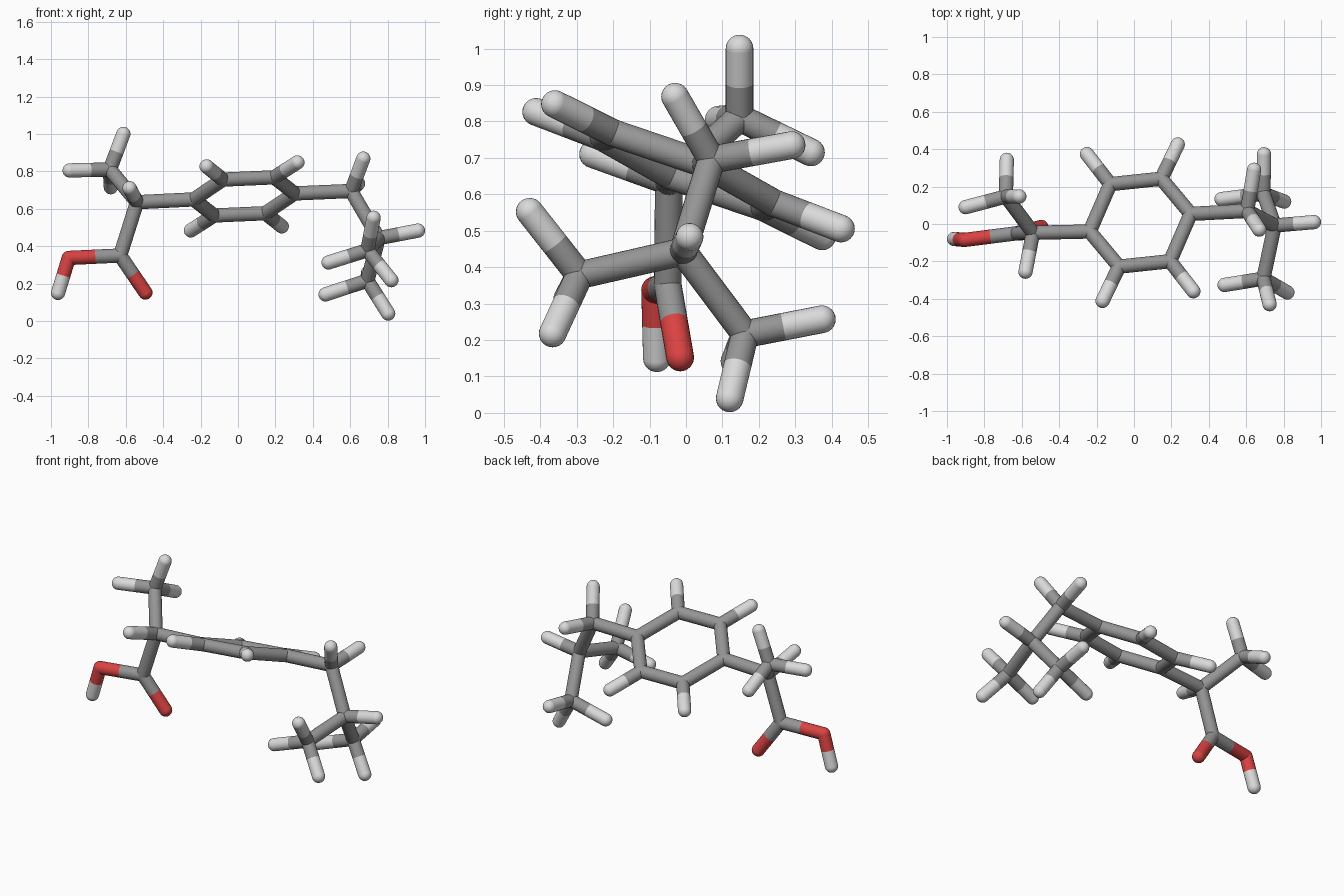
import bpy
import bmesh
from mathutils import Matrix, Vector

RADIUS = 0.038
SIDES = 24

cube = bpy.data.objects.get("Cube")
if cube:
    bpy.data.objects.remove(cube, do_unlink=True)


def make_material(name, colour):
    mat = bpy.data.materials.new(name)
    mat.use_nodes = True
    mat.diffuse_color = (*colour, 1)
    bsdf = next(n for n in mat.node_tree.nodes if n.type == 'BSDF_PRINCIPLED')
    bsdf.inputs["Base Color"].default_value = (*colour, 1)
    return mat


materials = {
    "carbon": make_material("mid grey", (.3, .3, .3)),
    "hydrogen": make_material("light grey", (.7, .7, .7)),
    "oxygen": make_material("red", (.7, .055, .055)),
}

atoms = {}   # name -> (element, position, neighbour names)


def add_atom(name, element, position, *neighbours):
    atoms[name] = (element, Vector(position), [])
    for other in neighbours:
        atoms[name][2].append(other)
        atoms[other][2].append(name)


def add_hydrogens(parent, *positions):
    for i, position in enumerate(positions):
        add_atom(f"{parent}_hydrogen_{i + 1}", "hydrogen", position, parent)


# Six-sided ring: three corner directions and their opposites
centre = Vector((.033, .007, .666))
half_ring = [Vector((.27, .047, .016)),
             Vector((.113, .235, -.09)),
             Vector((-.16, .206, -.102))]
corners = half_ring + [-v for v in half_ring]
for i, corner in enumerate(corners):
    name = f"ring_carbon_{i + 1}"
    add_atom(name, "carbon", centre + corner, *([f"ring_carbon_{i}"] if i else []))
    if i % 3:
        add_hydrogens(name, centre + corner * 1.78)
right_ring, left_ring, last_ring = "ring_carbon_4", "ring_carbon_1", "ring_carbon_6"
atoms[left_ring][2].append(last_ring)
atoms[last_ring][2].append(left_ring)

# Right arm: branching carbon with a methyl and an acid group
add_atom("right_branch", "carbon", (-.54, -.047, .635), right_ring)
add_hydrogens("right_branch", (-.58, -.255, .71))
add_atom("right_methyl", "carbon", (-.685, .147, .81), "right_branch")
add_hydrogens("right_methyl", (-.613, .147, 1), (-.9, .09, .805), (-.68, .343, .715))
add_atom("acid_carbon", "carbon", (-.63, -.05, .35), "right_branch")
add_atom("acid_double_oxygen", "oxygen", (-.495, -.016, .152), "acid_carbon")
add_atom("acid_single_oxygen", "oxygen", (-.905, -.085, .337), "acid_carbon")
add_hydrogens("acid_single_oxygen", (-.962, -.08, .15))

# Left arm: link carbon, then a fork with two methyls
add_atom("left_link", "carbon", (.605, .07, .695), left_ring)
add_hydrogens("left_link", (.67, -.03, .868), (.642, .29, .735))
add_atom("left_fork", "carbon", (.752, -.008, .443), "left_link")
add_hydrogens("left_fork", (.962, .01, .483))
add_atom("front_methyl", "carbon", (.692, -.292, .378), "left_fork")
add_hydrogens("front_methyl", (.484, -.326, .313), (.725, -.429, .552), (.82, -.366, .218))
add_atom("back_methyl", "carbon", (.692, .162, .216), "left_fork")
add_hydrogens("back_methyl", (.695, .373, .257), (.803, .12, .04), (.468, .133, .142))


# Each atom is a rounded joint with sticks reaching halfway to its neighbours
for name, (element, position, neighbours) in atoms.items():
    bm = bmesh.new()
    bmesh.ops.create_uvsphere(bm, u_segments=SIDES, v_segments=SIDES // 2, radius=RADIUS)
    for other in neighbours:
        half = (atoms[other][1] - position) / 2
        turn = half.to_track_quat('Z', 'Y').to_matrix().to_4x4()
        bmesh.ops.create_cone(bm, cap_ends=False, segments=SIDES,
                              radius1=RADIUS, radius2=RADIUS, depth=half.length,
                              matrix=Matrix.Translation(half / 2) @ turn)
    for face in bm.faces:
        face.smooth = True
    mesh = bpy.data.meshes.new(name)
    bm.to_mesh(mesh)
    bm.free()
    mesh.materials.append(materials[element])
    obj = bpy.data.objects.new(name, mesh)
    obj.location = position
    bpy.context.collection.objects.link(obj)
